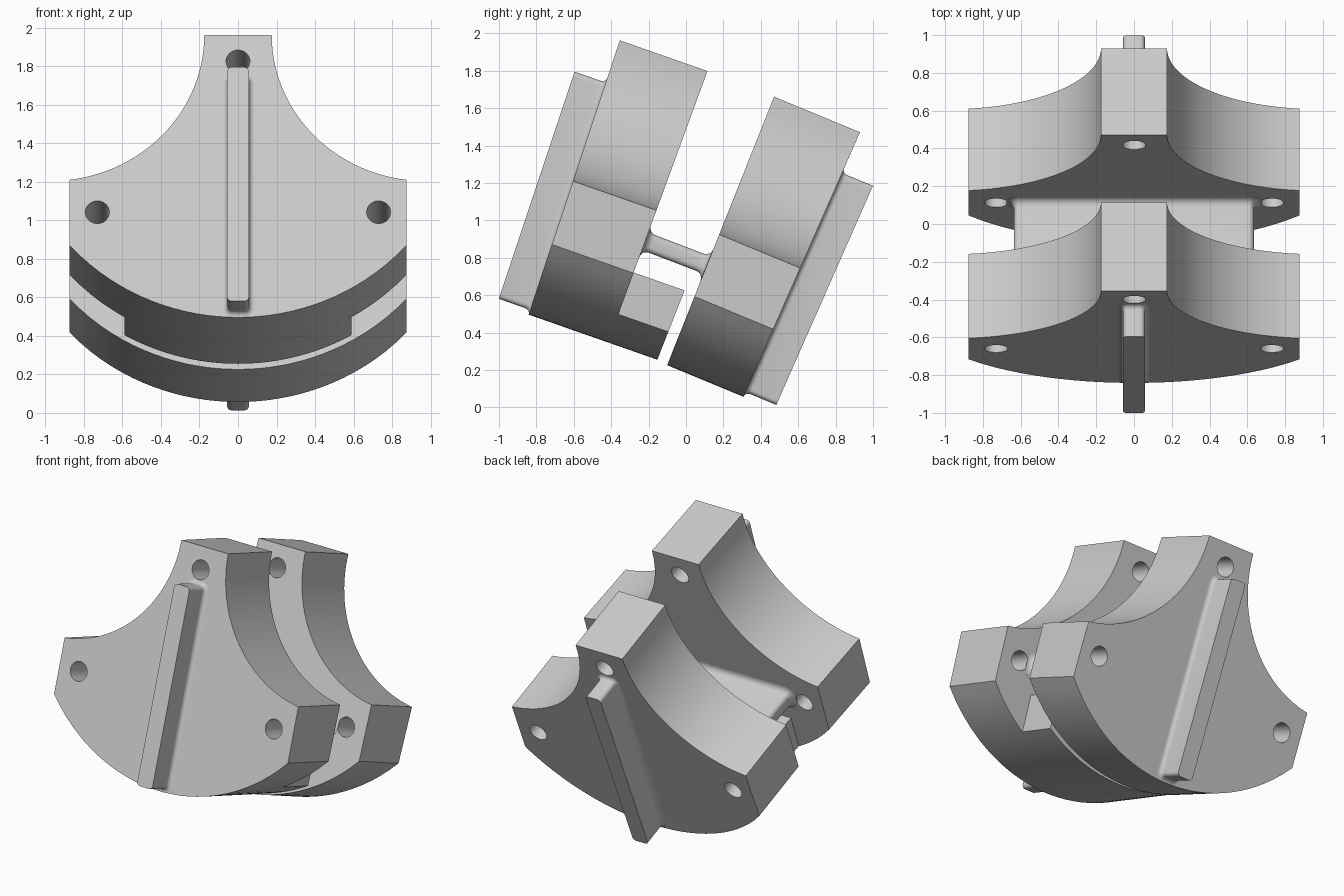
import bpy, bmesh
from math import radians, sin, cos, pi, sqrt, atan2

old = bpy.data.objects.get("Cube")
if old:
    bpy.data.objects.remove(old, do_unlink=True)

grey = bpy.data.materials.new("light_grey")
grey.use_nodes = True
COLOUR = (0.6, 0.6, 0.6, 1)
grey.diffuse_color = COLOUR
grey.node_tree.nodes["Principled BSDF"].inputs["Base Color"].default_value = COLOUR

W, TOP_W = 0.875, 0.175                 # half widths at the ears and at the neck
BOTTOM, EAR_LOW, EAR_TOP, TOP = 0.19, 0.585, 0.942, 1.735
SAG = EAR_LOW - BOTTOM
ARC_R = (W * W + SAG * SAG) / (2 * SAG)


def line(v_low, v_high):
    """Depth of a slightly tapered face as a function of height."""
    return lambda h: v_low + (v_high - v_low) * (h - BOTTOM) / (TOP - BOTTOM)


def loft(name, rings, tilt):
    """Skin closed rings of (x, depth, height) points and cap both ends."""
    bm = bmesh.new()
    loops = [[bm.verts.new(p) for p in ring] for ring in rings]
    for a, b in zip(loops, loops[1:]):
        for i in range(len(a)):
            j = (i + 1) % len(a)
            bm.faces.new((a[i], a[j], b[j], b[i]))
    bm.faces.new(loops[0])
    bm.faces.new(loops[-1])
    bmesh.ops.recalc_face_normals(bm, faces=bm.faces)
    mesh = bpy.data.meshes.new(name)
    bm.to_mesh(mesh)
    bm.free()
    mesh.materials.append(grey)
    ob = bpy.data.objects.new(name, mesh)
    bpy.context.collection.objects.link(ob)
    ob.rotation_euler.x = -radians(tilt)
    return ob


def select(ob):
    bpy.ops.object.select_all(action='DESELECT')
    ob.select_set(True)
    bpy.context.view_layer.objects.active = ob


def smooth(ob):
    select(ob)
    bpy.ops.object.shade_smooth_by_angle(angle=radians(30))


def prism(name, outline, front, back, tilt):
    return loft(name, [[(x, f(h), h) for x, h in outline] for f in (front, back)], tilt)


def bottom_arc(half, drop, n=32):
    pts = []
    for i in range(n + 1):
        x = -half + 2 * half * i / n
        pts.append((x, BOTTOM - drop + ARC_R - sqrt(ARC_R ** 2 - x * x)))
    return pts


def block_outline(drop, n=28):
    """Round belly, straight ears, concave shoulders and a flat neck."""
    dx, dh = W - TOP_W, TOP - EAR_TOP
    r = (dx * dx + dh * dh) / (2 * dx)
    end = atan2(-dh, dx - r)
    start = -pi
    right = []
    for i in range(n + 1):
        a = end + (start - end) * i / n
        right.append((TOP_W + r + r * cos(a), TOP + r * sin(a) - drop))
    return bottom_arc(W, drop) + right + [(-x, h) for x, h in reversed(right)]


def rounded_rect(a, b, centre, r, n=6):
    pts = []
    for k, (sx, sy) in enumerate(((1, 1), (-1, 1), (-1, -1), (1, -1))):
        for i in range(n + 1):
            t = (k + i / n) * pi / 2
            pts.append((sx * (a - r) + r * cos(t), centre + sy * (b - r) + r * sin(t)))
    return pts


def flared(name, half_w, half_h, centre, corner, wall, end, fillet, both, tilt):
    """Rounded bar that blends into the wall it grows from."""
    steps = [(fillet * (1 - cos(a)), fillet * (1 - sin(a)))
             for a in (i * pi / 12 for i in range(7))]
    side = 1 if end(centre) > wall(centre) else -1

    def ring(face, offset, grow):
        pts = rounded_rect(half_w + grow, half_h + grow, centre, corner + grow)
        return [(x, face(h) + offset, h) for x, h in pts]

    rings = [ring(wall, -side * 0.006, fillet)]
    rings += [ring(wall, side * s, g) for s, g in steps]
    if both:
        rings += [ring(end, -side * s, g) for s, g in reversed(steps)]
        rings.append(ring(end, side * 0.006, fillet))
    else:
        rings.append(ring(end, 0, 0))
    smooth(loft(name, rings, tilt))


def drill(ob, drop, tilt):
    """Three through holes: one in the neck and one in each ear."""
    for x, h in ((0, 1.59), (-0.73, 0.765), (0.73, 0.765)):
        circle = [(x + 0.062 * cos(i * pi / 16), h - drop + 0.062 * sin(i * pi / 16))
                  for i in range(32)]
        cutter = prism("hole_cutter", circle, lambda h: -1.5, lambda h: 1.0, tilt)
        cutter.hide_render = True
        mod = ob.modifiers.new("hole", 'BOOLEAN')
        mod.operation = 'DIFFERENCE'
        mod.solver = 'EXACT'
        mod.object = cutter
        bpy.context.view_layer.update()
        select(ob)
        bpy.ops.object.modifier_apply(modifier=mod.name)
        bpy.data.objects.remove(cutter, do_unlink=True)


def half(name, front, back, outer, rib_end, drop, tilt):
    """One tapered block with its holes and the rib on its outer face."""
    block = prism(name + "_block", block_outline(drop), front, back, tilt)
    drill(block, drop, tilt)
    smooth(block)
    flared(name + "_rib", 0.057, 0.64, 0.857 - drop, 0.025, outer, rib_end, 0.027, False, tilt)


FRONT_TILT, BACK_TILT, MID_TILT = 19.3, 22.5, 21.0

# Front half
front_face, front_inner = line(-0.958, -0.983), line(-0.508, -0.486)
half("front", front_face, front_inner, front_face, line(-1.136, -1.159), 0, FRONT_TILT)

# Back half
back_inner, back_face = line(-0.180, -0.201), line(0.263, 0.297)
half("back", back_inner, back_face, back_face, line(0.441, 0.476), 0.02, BACK_TILT)

# Stop boss under the hinge, on the inside of the front half
boss = bottom_arc(0.59, 0) + [(0.59, 0.588), (-0.59, 0.588)]
smooth(prism("stop_boss", boss, line(-0.52, -0.5), line(-0.229, -0.17), FRONT_TILT))

# Thin hinge sheet joining the halves
flared("hinge_sheet", 0.635, 0.05, 0.751, 0.03,
       line(-0.512, -0.540), line(-0.180, -0.150), 0.04, True, MID_TILT)
